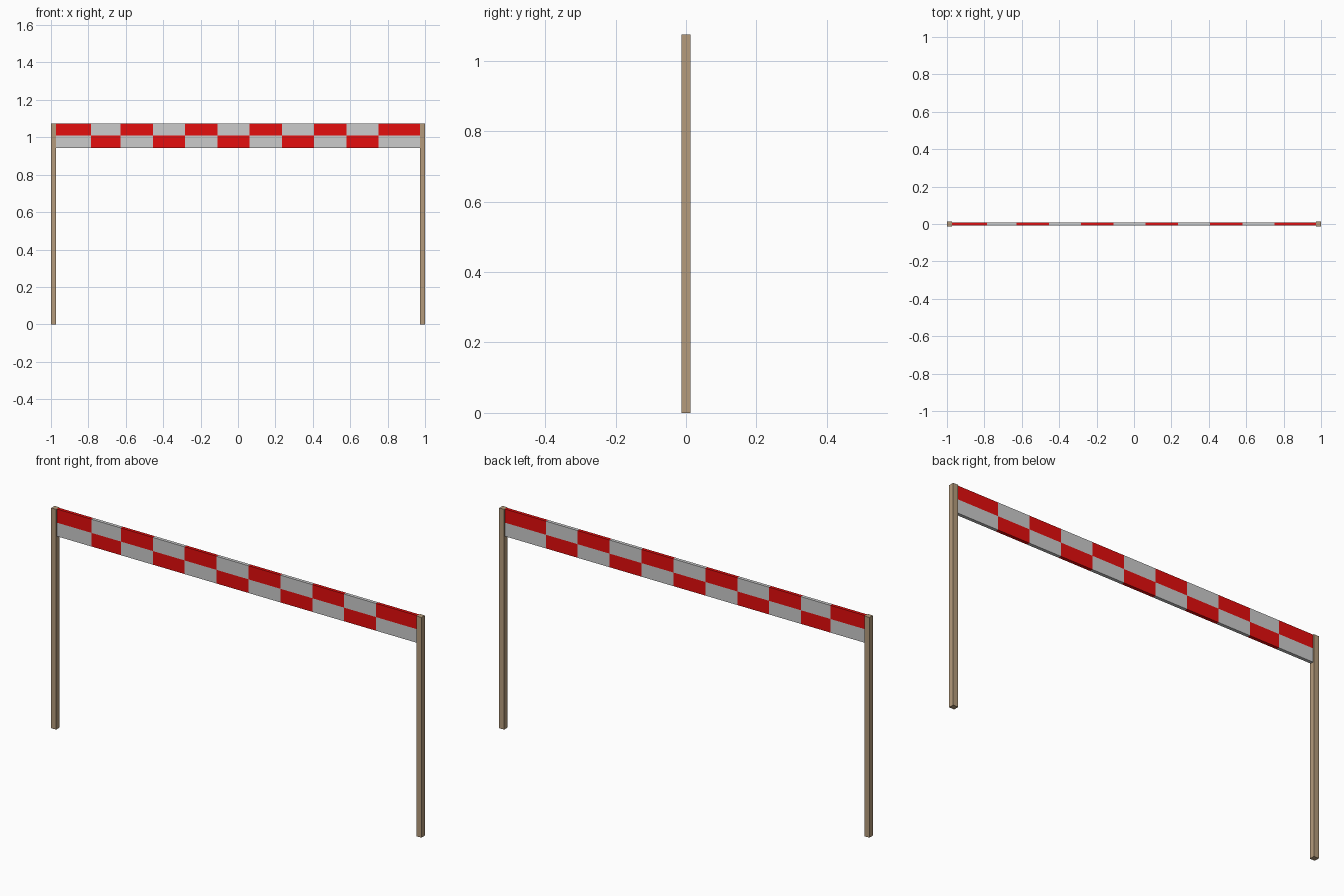
import bpy, bmesh

if "Cube" in bpy.data.objects:
    bpy.data.objects.remove(bpy.data.objects["Cube"])

POST_W, POST_D, HEIGHT = 0.027, 0.026, 1.075
BOARD_T, BOARD_Z0, BOARD_Z1 = 0.016, 0.942, 1.075
MID = (BOARD_Z0 + BOARD_Z1) / 2
# Column boundaries of the checker pattern
COLUMNS = [-1 + POST_W, -0.786] + [-0.627 + 0.1723 * i for i in range(9)] + [1 - POST_W]


def make_material(name, rgb):
    mat = bpy.data.materials.new(name)
    mat.diffuse_color = (*rgb, 1)
    mat.use_nodes = True
    mat.node_tree.nodes["Principled BSDF"].inputs["Base Color"].default_value = mat.diffuse_color
    return mat


wood = make_material("wood", (0.46, 0.33, 0.20))
red = make_material("red_paint", (0.78, 0.004, 0.004))


def box(name, x0, x1, depth, z0, z1, materials):
    """Axis-aligned box centred on y = 0."""
    bm = bmesh.new()
    bmesh.ops.create_cube(bm, size=1)
    for v in bm.verts:
        v.co.x = x0 if v.co.x < 0 else x1
        v.co.y *= depth
        v.co.z = z0 if v.co.z < 0 else z1
    mesh = bpy.data.meshes.new(name)
    bm.to_mesh(mesh)
    bm.free()
    for mat in materials:
        mesh.materials.append(mat)
    obj = bpy.data.objects.new(name, mesh)
    bpy.context.collection.objects.link(obj)
    return obj


def checker_board(name, z0, z1, first_red):
    """Board cut into columns, every second one painted red all round."""
    obj = box(name, COLUMNS[0], COLUMNS[-1], BOARD_T, z0, z1, [None, red])
    bm = bmesh.new()
    bm.from_mesh(obj.data)
    for x in COLUMNS[1:-1]:
        bmesh.ops.bisect_plane(bm, geom=bm.verts[:] + bm.edges[:] + bm.faces[:],
                               plane_co=(x, 0, 0), plane_no=(1, 0, 0))
    for f in bm.faces:
        cx = f.calc_center_median().x
        column = sum(cx > x for x in COLUMNS[1:-1])
        f.material_index = int(column % 2 == first_red)
    bm.to_mesh(obj.data)
    bm.free()


# Posts
box("left_post", -1, -1 + POST_W, POST_D, 0, HEIGHT, [wood])
box("right_post", 1 - POST_W, 1, POST_D, 0, HEIGHT, [wood])

# Two stacked checkered boards, offset by one column
checker_board("upper_board", MID, BOARD_Z1, 0)
checker_board("lower_board", BOARD_Z0, MID, 1)
